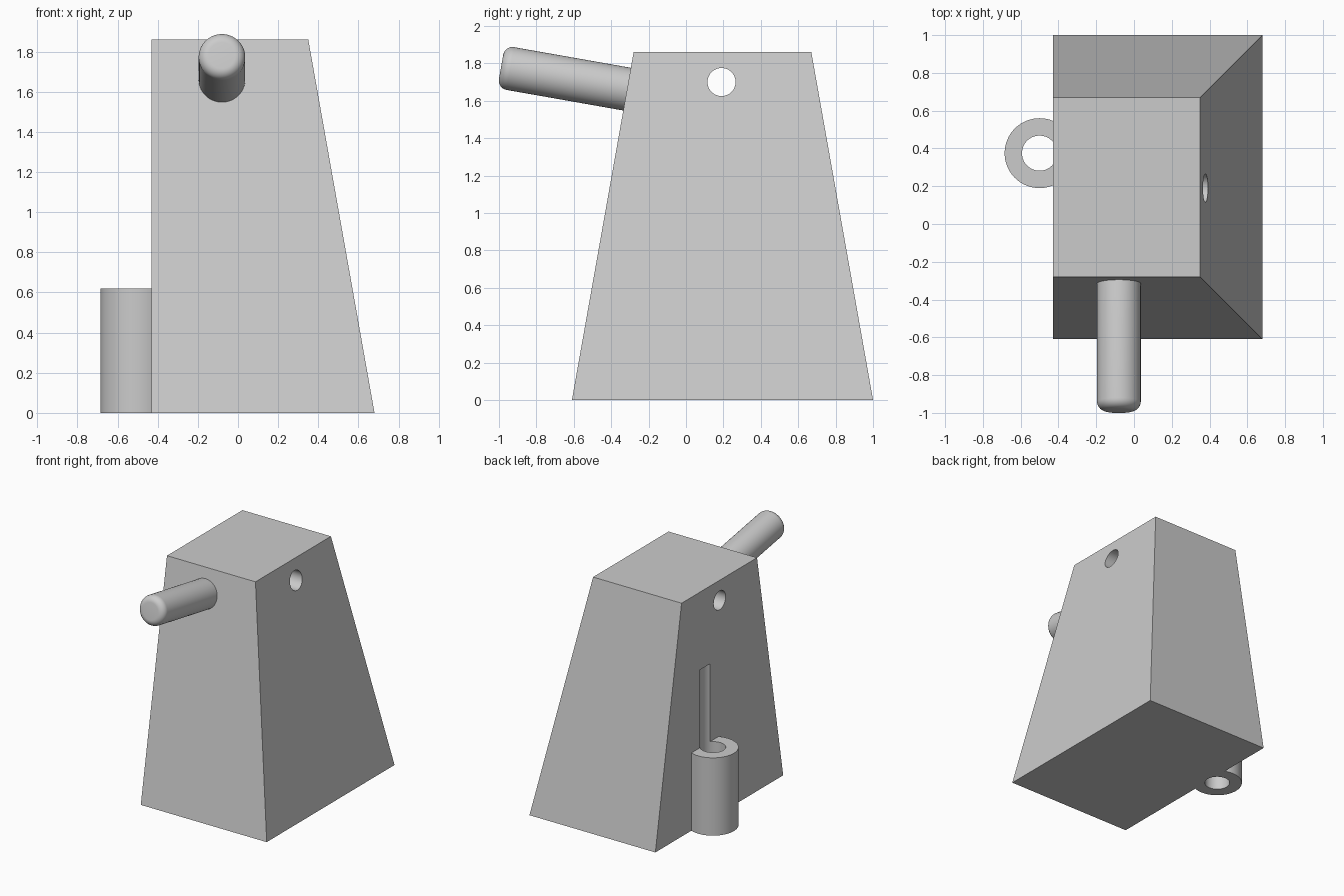
import bpy, bmesh, math
from mathutils import Matrix, Vector

cube = bpy.data.objects.get("Cube")
if cube:
    bpy.data.objects.remove(cube, do_unlink=True)

GREY = (0.6, 0.6, 0.6, 1.0)
grey = bpy.data.materials.new("light_grey")
grey.use_nodes = True
grey.diffuse_color = GREY
grey.node_tree.nodes["Principled BSDF"].inputs["Base Color"].default_value = GREY

SEGMENTS = 64
HEIGHT = 1.86
FLAT_SIDE = -0.43                       # x of the vertical wall
TUBE_CENTRE = Vector((-0.5, 0.375, 0))
TUBE_R, BORE_R, TUBE_H = 0.185, 0.093, 0.62


def add_object(name, bm):
    bmesh.ops.recalc_face_normals(bm, faces=bm.faces)
    mesh = bpy.data.meshes.new(name)
    bm.to_mesh(mesh)
    bm.free()
    mesh.materials.append(grey)
    obj = bpy.data.objects.new(name, mesh)
    bpy.context.collection.objects.link(obj)
    return obj


def revolve(profile, closed, matrix):
    """Spin (radius, height) points about z, then place the result."""
    bm = bmesh.new()
    verts = [bm.verts.new((r, 0, z)) for r, z in profile]
    edges = [bm.edges.new(pair) for pair in zip(verts, verts[1:])]
    if closed:
        edges.append(bm.edges.new((verts[-1], verts[0])))
    bmesh.ops.spin(bm, geom=verts + edges, cent=(0, 0, 0), axis=(0, 0, 1),
                   angle=math.tau, steps=SEGMENTS, use_duplicate=False)
    bmesh.ops.remove_doubles(bm, verts=bm.verts, dist=0.0001)
    bmesh.ops.transform(bm, matrix=matrix, verts=bm.verts)
    return bm


def cut_cylinder(target, radius, length, matrix):
    """Cut a round hole out of the target and discard the cutter."""
    half = length / 2
    cutter = add_object("hole_cutter", revolve(
        [(0, -half), (radius, -half), (radius, half), (0, half)], False, matrix))
    cutter.hide_render = True
    mod = target.modifiers.new("hole", "BOOLEAN")
    mod.operation = "DIFFERENCE"
    mod.solver = "EXACT"
    mod.object = cutter
    bpy.context.view_layer.objects.active = target
    bpy.ops.object.modifier_apply(modifier=mod.name)
    bpy.data.objects.remove(cutter, do_unlink=True)


def shade(obj):
    bpy.ops.object.select_all(action="DESELECT")
    obj.select_set(True)
    bpy.context.view_layer.objects.active = obj
    bpy.ops.object.shade_smooth_by_angle(angle=math.radians(30))


# Tapered body with one vertical wall
bm = bmesh.new()
rings = []
for x1, y0, y1, z in ((0.68, -0.61, 1.0, 0), (0.35, -0.28, 0.67, HEIGHT)):
    corners = ((FLAT_SIDE, y0), (x1, y0), (x1, y1), (FLAT_SIDE, y1))
    rings.append([bm.verts.new((x, y, z)) for x, y in corners])
bottom, top = rings
bm.faces.new(bottom)
bm.faces.new(top)
for i in range(4):
    j = (i + 1) % 4
    bm.faces.new((bottom[i], bottom[j], top[j], top[i]))
body = add_object("tapered_body", bm)

# Cross hole near the top, and the groove that continues the tube's bore
cut_cylinder(body, 0.075, 3, Matrix.Translation((0, 0.19, 1.7))
             @ Matrix.Rotation(math.pi / 2, 4, "Y"))
cut_cylinder(body, BORE_R, 4 * TUBE_H, Matrix.Translation(TUBE_CENTRE))
shade(body)

# Side tube, trimmed where it meets the vertical wall
bm = revolve([(BORE_R, 0), (TUBE_R, 0), (TUBE_R, TUBE_H), (BORE_R, TUBE_H)],
             True, Matrix.Translation(TUBE_CENTRE))
bmesh.ops.bisect_plane(bm, geom=bm.verts[:] + bm.edges[:] + bm.faces[:],
                       plane_co=(FLAT_SIDE, 0, 0), plane_no=(1, 0, 0),
                       clear_outer=True)
shade(add_object("side_tube", bm))

# Round-ended peg standing square to the sloping front
PEG_R, PEG_LENGTH, FILLET = 0.116, 0.684, 0.05
profile = [(0, -0.01), (PEG_R, -0.01)]
for i in range(9):
    a = i / 8 * math.pi / 2
    profile.append((PEG_R - FILLET + FILLET * math.cos(a),
                    PEG_LENGTH - FILLET + FILLET * math.sin(a)))
profile.append((0, PEG_LENGTH))
tilt = Matrix.Rotation(math.radians(80), 4, "X")
peg_place = Matrix.Translation((-0.08, -0.315, 1.662)) @ tilt
shade(add_object("front_peg", revolve(profile, False, peg_place)))
